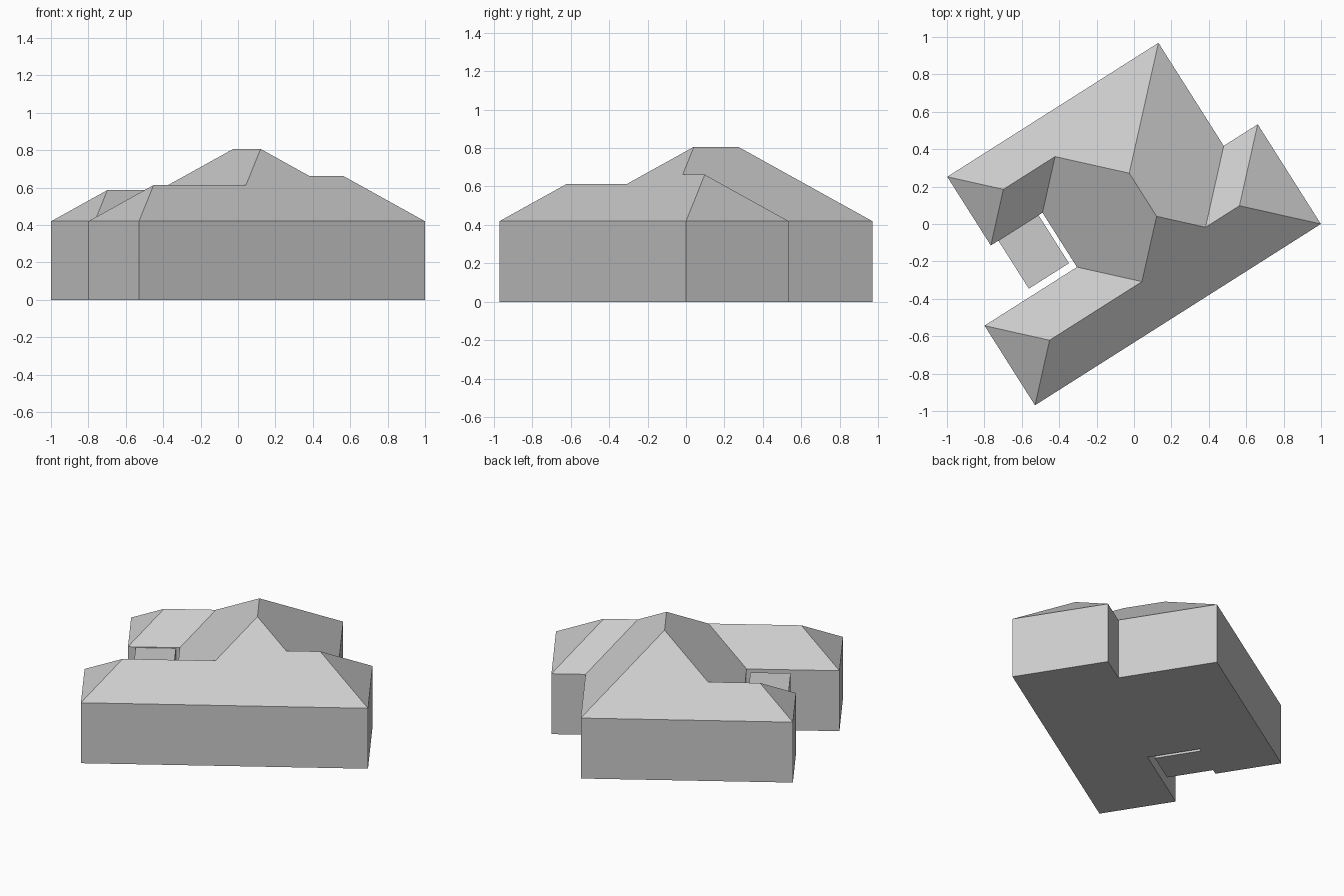
import bpy, bmesh
from math import radians
from mathutils import Matrix

if "Cube" in bpy.data.objects:
    bpy.data.objects.remove(bpy.data.objects["Cube"])

EAVE, PITCH = 0.42, 0.765
TURN = Matrix.Rotation(radians(32.38), 4, 'Z')

grey = bpy.data.materials.new("plain grey")
grey.use_nodes = True
tone = (0.6, 0.6, 0.6, 1)
grey.diffuse_color = tone
grey.node_tree.nodes["Principled BSDF"].inputs["Base Color"].default_value = tone


def finish(bm, name):
    """Turn the part to the plot angle and link it."""
    bmesh.ops.recalc_face_normals(bm, faces=bm.faces)
    bm.transform(TURN)
    mesh = bpy.data.meshes.new(name)
    bm.to_mesh(mesh)
    bm.free()
    mesh.materials.append(grey)
    bpy.context.collection.objects.link(bpy.data.objects.new(name, mesh))


# Wall lines of the plan, in the building's own axes
west, wing_w, core_w, core_e, east = -0.966, -0.708, -0.381, 0.629, 0.844
south, court_s, step, court_n, north = -0.535, -0.031, 0.096, 0.313, 0.748

# Half spans: each one is also the plan distance from ridge to eave
hs, hn = (court_s - south) / 2, (north - court_n) / 2
he, hc = (step - south) / 2, (core_e - core_w) / 2
mid = (core_w + core_e) / 2

# Eave corners, counter-clockwise
eaves = dict(
    A=(west, south), B=(east, south), C=(east, step), D=(core_e, step),
    E=(core_e, north), F=(wing_w, north), G=(wing_w, court_n),
    H=(core_w, court_n), I=(core_w, court_s), J=(west, court_s))

# Ridge points: plan position and the half span that sets their height
ridges = dict(
    K=(wing_w + hn, north - hn, hn), L=(core_w + hn, north - hn, hn),
    M=(mid, north - hc, hc), N=(mid, south + hc, hc),
    O=(core_e - he, south + he, he), P=(east - he, south + he, he),
    Q=(core_w + hs, south + hs, hs), R=(west + hs, south + hs, hs))

# House: floor, walls and hipped roof as one closed shell
bm = bmesh.new()
top = {k: bm.verts.new((x, y, EAVE)) for k, (x, y) in eaves.items()}
base = {k: bm.verts.new((x, y, 0)) for k, (x, y) in eaves.items()}
bm.faces.new(base.values())
names = list(eaves)
for a, b in zip(names, names[1:] + names[:1]):
    bm.faces.new((base[a], base[b], top[b], top[a]))
top.update({k: bm.verts.new((x, y, EAVE + h * PITCH)) for k, (x, y, h) in ridges.items()})
for slope in ("ABPONQR", "BCP", "CDOP", "DEMNO", "EFKLM",
              "FGK", "GHLK", "HIQNML", "IJRQ", "JAR"):
    bm.faces.new([top[k] for k in slope])
finish(bm, "house")

# Flat-roofed block standing in the courtyard
x0, x1, y0, y1, height = -0.66, -0.406, 0.009, court_n, 0.415
bm = bmesh.new()
bmesh.ops.create_cube(bm, size=1, matrix=Matrix.Translation(
    ((x0 + x1) / 2, (y0 + y1) / 2, height / 2)) @ Matrix.Diagonal((x1 - x0, y1 - y0, height, 1)))
finish(bm, "courtyard_block")
